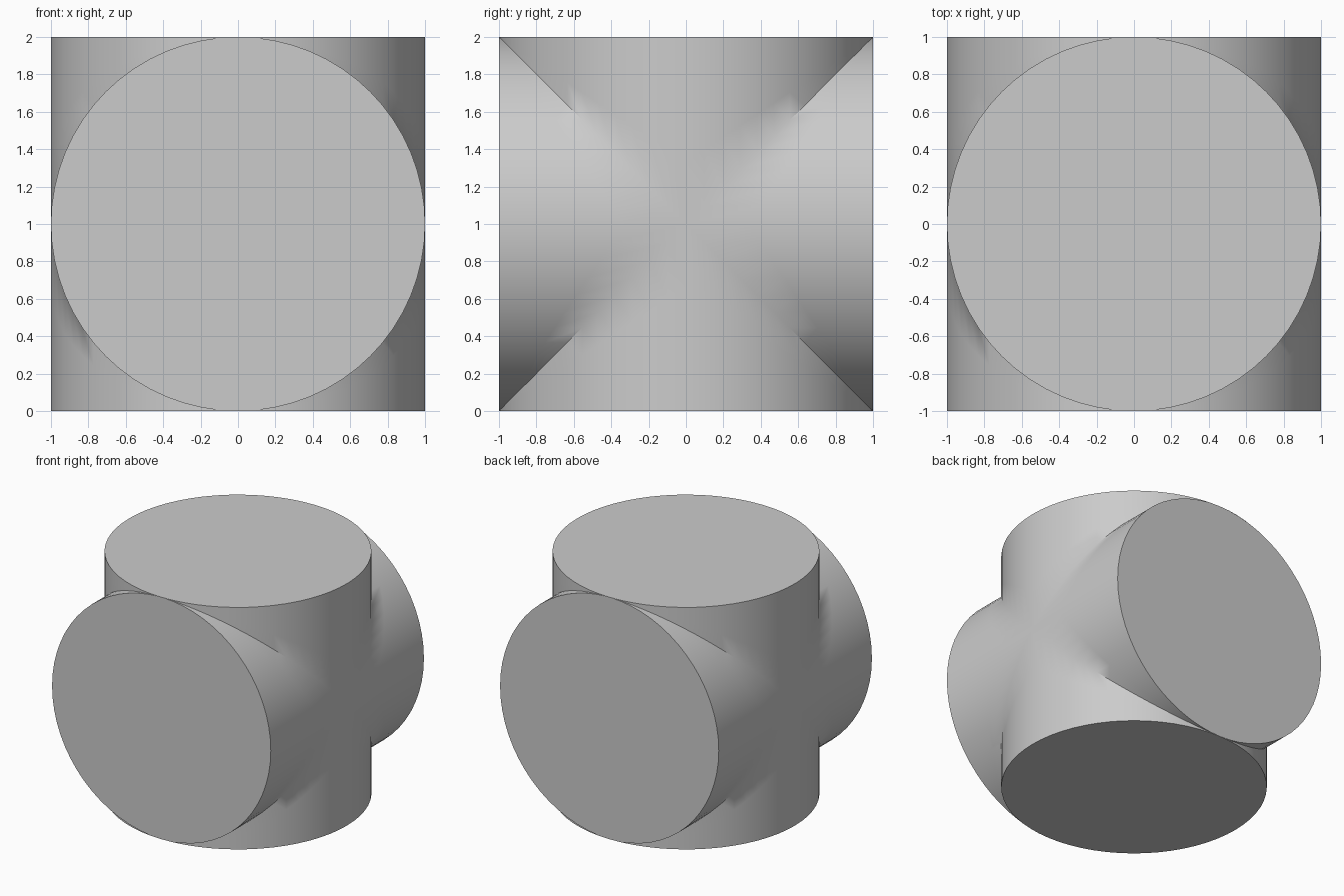
import bpy, bmesh, math
from mathutils import Vector, Matrix

cube = bpy.data.objects.get("Cube")
if cube:
    bpy.data.objects.remove(cube, do_unlink=True)

SEGMENTS = 64   # around each pipe
ROWS = 3        # from the mitre seam out to the rim

# One plain grey for the whole fitting
grey = bpy.data.materials.new("light_grey")
grey.use_nodes = True
colour = (0.6, 0.6, 0.6, 1)
grey.diffuse_color = colour
grey.node_tree.nodes["Principled BSDF"].inputs["Base Color"].default_value = colour


def add_arm(bm, turn):
    """One pipe arm along +y, mitred against its neighbours, then turned about x."""
    rings = []
    for row in range(ROWS + 1):
        ring = []
        for i in range(SEGMENTS):
            a = math.tau * i / SEGMENTS
            seam = abs(math.sin(a))
            y = seam + (1 - seam) * row / ROWS
            ring.append(bm.verts.new(turn @ Vector((math.cos(a), y, math.sin(a)))))
        rings.append(ring)
    for inner, outer in zip(rings, rings[1:]):
        for i in range(SEGMENTS):
            j = (i + 1) % SEGMENTS
            bm.faces.new((inner[i], inner[j], outer[j], outer[i]))
    bm.faces.new(rings[-1])     # flat round cap


# Four arms form two crossing pipes, welded along the seams
bm = bmesh.new()
for quarter in range(4):
    add_arm(bm, Matrix.Rotation(quarter * math.pi / 2, 3, "X"))
bmesh.ops.remove_doubles(bm, verts=bm.verts, dist=0.0005)
bmesh.ops.recalc_face_normals(bm, faces=bm.faces)
bmesh.ops.translate(bm, verts=bm.verts, vec=(0, 0, 1))
mesh = bpy.data.meshes.new("crossed_pipes")
bm.to_mesh(mesh)
bm.free()
mesh.materials.append(grey)

pipes = bpy.data.objects.new("crossed_pipes", mesh)
bpy.context.collection.objects.link(pipes)
bpy.ops.object.select_all(action="DESELECT")
pipes.select_set(True)
bpy.context.view_layer.objects.active = pipes
bpy.ops.object.shade_smooth_by_angle(angle=math.radians(45))
